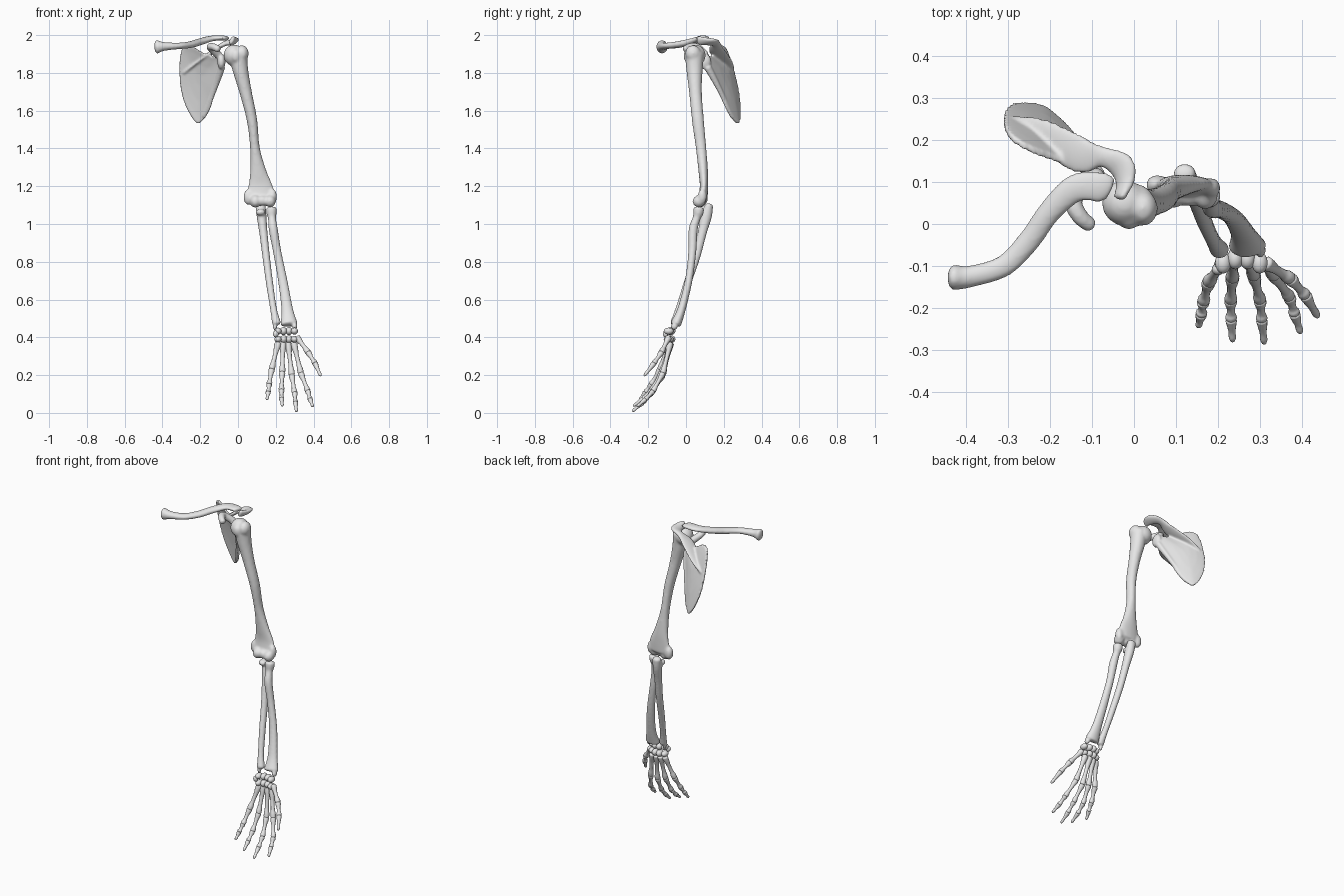
import bpy, bmesh, math
from mathutils import Vector, Matrix

start_cube = bpy.data.objects.get("Cube")
if start_cube:
    bpy.data.objects.remove(start_cube, do_unlink=True)

# One pale bone colour
bone_mat = bpy.data.materials.new("bone_grey")
bone_mat.use_nodes = True
bone_colour = (0.8, 0.8, 0.8, 1)
bone_mat.diffuse_color = bone_colour
bone_mat.node_tree.nodes["Principled BSDF"].inputs["Base Color"].default_value = bone_colour


def spline(points, closed=False, steps=5):
    """Catmull-Rom interpolation of tuples of any length."""
    points = [Vector(p) for p in points]
    count = len(points)

    def pick(i):
        return points[i % count] if closed else points[max(0, min(count - 1, i))]

    result = []
    for i in range(count if closed else count - 1):
        a, b, c, d = (pick(i + k) for k in (-1, 0, 1, 2))
        for s in range(steps):
            t = s / steps
            result.append(0.5 * (2 * b + (c - a) * t + (2 * a - 5 * b + 4 * c - d) * t * t
                                 + (3 * b - a - 3 * c + d) * t ** 3))
    if not closed:
        result.append(points[-1])
    return result


def bridge(bm, first, second):
    count = len(first)
    for i in range(count):
        j = (i + 1) % count
        bm.faces.new((first[i], first[j], second[j], second[i]))


def shaft(bm, points, ref=(1, 0, 0), cap=0.5, sides=16):
    """Oval tube through (x, y, z, half width, half thickness), with rounded ends."""
    path = spline(points)
    spots = [Vector(p[:3]) for p in path]
    last = len(path) - 1
    stations = []
    for i, p in enumerate(path):
        tangent = (spots[min(i + 1, last)] - spots[max(i - 1, 0)]).normalized()
        stations.append((spots[i], tangent, p[3], p[4]))

    def dome(station, sign):
        spot, tangent, w, t = station
        angles = [math.radians(a) for a in (30, 55, 78)]
        return [(spot + tangent * sign * cap * min(w, t) * math.sin(a), tangent,
                 w * math.cos(a), t * math.cos(a)) for a in angles]

    stations = dome(stations[0], -1)[::-1] + stations + dome(stations[-1], 1)
    rings = []
    for spot, tangent, w, t in stations:
        side = Vector(ref)
        side = (side - tangent * side.dot(tangent)).normalized()
        other = tangent.cross(side)
        turns = [math.tau * k / sides for k in range(sides)]
        rings.append([bm.verts.new(spot + side * w * math.cos(a) + other * t * math.sin(a))
                      for a in turns])
    for first, second in zip(rings, rings[1:]):
        bridge(bm, first, second)
    bm.faces.new(rings[0][::-1])
    bm.faces.new(rings[-1])


def knob(bm, centre, radii):
    matrix = Matrix.Translation(centre) @ Matrix.Diagonal((*radii, 1))
    bmesh.ops.create_uvsphere(bm, u_segments=16, v_segments=10, radius=1, matrix=matrix)


def finish(name, bm, voxel=0, passes=4):
    """Make the object; a voxel size fuses its pieces into one smooth bone."""
    bmesh.ops.recalc_face_normals(bm, faces=bm.faces[:])
    for face in bm.faces:
        face.smooth = True
    mesh = bpy.data.meshes.new(name)
    bm.to_mesh(mesh)
    bm.free()
    mesh.materials.append(bone_mat)
    obj = bpy.data.objects.new(name, mesh)
    bpy.context.collection.objects.link(obj)
    if voxel:
        fuse = obj.modifiers.new("fuse", 'REMESH')
        fuse.mode = 'VOXEL'
        fuse.voxel_size = voxel
        fuse.use_smooth_shade = True
        soften = obj.modifiers.new("soften", 'SMOOTH')
        soften.factor = 0.5
        soften.iterations = passes


# Collarbone
bm = bmesh.new()
shaft(bm, [(-.428, -.127, 1.938, .037, .031), (-.39, -.125, 1.94, .023, .026),
           (-.31, -.1, 1.943, .017, .026), (-.25, -.04, 1.95, .018, .027),
           (-.2, .03, 1.965, .018, .028), (-.14, .085, 1.982, .015, .034),
           (-.08, .088, 1.985, .013, .036), (-.06, .082, 1.982, .012, .03)], ref=(0, 0, 1))
finish("collarbone", bm, 0.006)

# Shoulder blade: thin dished plate
bm = bmesh.new()
outline = spline([(-.29, 1.937), (-.245, 1.942), (-.19, 1.91), (-.14, 1.888), (-.09, 1.885),
                  (-.08, 1.83), (-.12, 1.71), (-.145, 1.615), (-.185, 1.55), (-.22, 1.535),
                  (-.27, 1.61), (-.3, 1.7), (-.31, 1.8), (-.307, 1.88)], closed=True, steps=4)
middle = sum(outline, Vector((0, 0))) / len(outline)


def plate_ring(scale, offset):
    ring = []
    for p in outline:
        x, z = middle + (p - middle) * scale
        y = .585 - .537 * x - .278 * z + .018 * (1 - scale ** 2) + offset
        ring.append(bm.verts.new((x, y, z)))
    return ring


half = .009
layers = [plate_ring(s, -half) for s in (.15, .5, .8, 1)]
layers += [plate_ring(s, half) for s in (1, .8, .5, .15)]
for first, second in zip(layers, layers[1:]):
    bridge(bm, first, second)
bm.faces.new(layers[0])
bm.faces.new(layers[-1])
# Ridge running out to the broad shoulder tip
shaft(bm, [(-.285, .245, 1.8, .014, .01), (-.22, .218, 1.85, .034, .01),
           (-.13, .165, 1.915, .045, .011), (-.075, .16, 1.953, .025, .013),
           (-.03, .138, 1.963, .034, .014), (-.022, .1, 1.967, .028, .014),
           (-.034, .064, 1.972, .024, .012)], ref=(.5, .7, .3))
# Hooked process, thick outer border and socket
shaft(bm, [(-.105, .1, 1.895, .022, .022), (-.145, .06, 1.935, .02, .022),
           (-.13, .02, 1.938, .019, .02), (-.104, -.003, 1.925, .018, .018)], ref=(0, 0, 1))
shaft(bm, [(-.085, .115, 1.83, .018, .02), (-.125, .178, 1.71, .013, .014),
           (-.18, .243, 1.57, .01, .011)])
knob(bm, (-.088, .1, 1.86), (.022, .034, .042))
finish("shoulder_blade", bm, 0.006)

# Upper arm
bm = bmesh.new()
shaft(bm, [(.002, .045, 1.9, .048, .051), (.012, .045, 1.82, .042, .044),
           (.04, .05, 1.7, .033, .034), (.074, .063, 1.55, .028, .032),
           (.09, .08, 1.4, .026, .028), (.108, .092, 1.27, .046, .025),
           (.118, .095, 1.2, .066, .022), (.12, .09, 1.14, .076, .025)])
knob(bm, (-.022, .05, 1.893), (.055, .055, .057))
knob(bm, (.022, .037, 1.903), (.035, .042, .044))
knob(bm, (-.012, .008, 1.89), (.024, .022, .035))
for centre, radii in [((.092, .072, 1.12), (.03, .036, .034)),
                      ((.13, .07, 1.123), (.03, .029, .028)),
                      ((.17, .068, 1.12), (.03, .034, .032)),
                      ((.055, .093, 1.142), (.027, .024, .042)),
                      ((.184, .086, 1.145), (.022, .024, .042))]:
    knob(bm, centre, radii)
finish("upper_arm_bone", bm, 0.007, 7)

# Inner forearm bone, its hook cupping the elbow from behind
bm = bmesh.new()
shaft(bm, [(.12, .122, 1.098, .026, .022), (.125, .107, 1.04, .026, .03),
           (.135, .085, .95, .022, .024), (.15, .052, .82, .02, .022),
           (.168, .005, .68, .019, .02), (.188, -.038, .55, .018, .018),
           (.204, -.062, .475, .024, .022)])
knob(bm, (.12, .08, 1.062), (.026, .026, .018))
knob(bm, (.196, -.066, .455), (.011, .013, .02))
finish("inner_forearm_bone", bm, 0.006)

# Outer forearm bone
bm = bmesh.new()
shaft(bm, [(.177, .068, 1.08, .029, .029), (.178, .064, 1.055, .027, .027),
           (.18, .056, 1.03, .021, .021), (.187, .038, .97, .024, .024),
           (.208, .033, .85, .022, .021), (.237, .014, .7, .025, .02),
           (.26, -.023, .55, .031, .022), (.27, -.053, .472, .046, .029)], cap=0.4)
knob(bm, (.3, -.062, .458), (.014, .018, .02))
finish("outer_forearm_bone", bm, 0.006)

# Wrist: two rows of small bones, plus a forward pebble
for row, height in (("upper", .433), ("lower", .39)):
    for i in range(4):
        bm = bmesh.new()
        arch = .01 * abs(i - 1.5)
        knob(bm, (.212 + .029 * i, -.077 - arch, height), (.019, .026, .023 - arch / 3))
        finish(f"wrist_bone_{row}_{i + 1}", bm)
bm = bmesh.new()
knob(bm, (.2, -.108, .418), (.015, .014, .018))
finish("wrist_pebble", bm)


# Fingers: chains of flared bones between joints, listed from the palm outwards
def digit(name, joints):
    joints = [Vector(j) for j in joints]
    for i, (a, b) in enumerate(zip(joints, joints[1:])):
        tip = i == len(joints) - 2
        size = 0.018 - 0.0014 * i
        gap = (b - a).normalized() * 0.004
        a, b = a + gap, b - gap
        flare = [(0, 1), (.15, .92), (.4, .66), (.7, .66), (.88, .88), (1, .9)]
        if tip:
            flare = [(0, 1), (.2, .85), (.55, .6), (.85, .62), (1, .4)]
        bm = bmesh.new()
        shaft(bm, [(*a.lerp(b, t), size * k, size * k * .95) for t, k in flare], sides=12)
        finish(f"{name}_bone_{i + 1}", bm)


digit("little_finger", [(.212, -.09, .37), (.178, -.138, .23), (.165, -.185, .15),
                        (.16, -.215, .11), (.153, -.246, .068)])
digit("ring_finger", [(.238, -.083, .37), (.234, -.128, .215), (.23, -.182, .12),
                      (.231, -.227, .075), (.235, -.281, .035)])
digit("middle_finger", [(.265, -.08, .37), (.285, -.122, .2), (.3, -.182, .105),
                        (.304, -.228, .055), (.31, -.286, .006)])
digit("index_finger", [(.295, -.083, .37), (.333, -.122, .21), (.37, -.174, .115),
                       (.382, -.214, .072), (.397, -.261, .032)])
digit("thumb", [(.312, -.092, .4), (.372, -.13, .32), (.408, -.17, .262), (.438, -.222, .195)])
